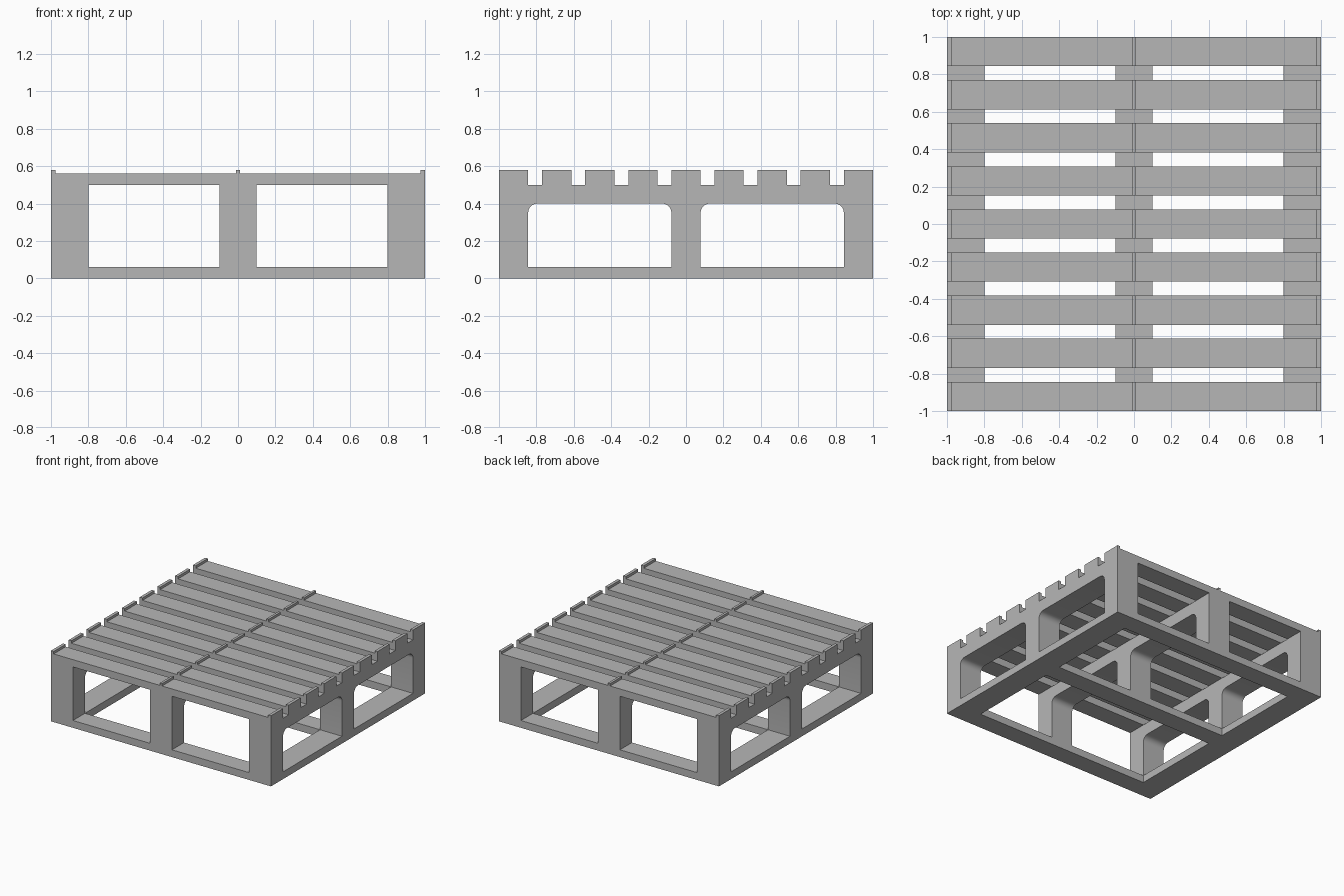
import bpy
import bmesh
import math
from mathutils import Vector

cube = bpy.data.objects.get("Cube")
if cube:
    bpy.data.objects.remove(cube, do_unlink=True)

HALF = 1.0          # half of the overall length and width
BOARD_W = 0.156     # width of slats, cross boards and legs
STRINGER_W = 0.2    # thickness of each stringer
FRAME_Z = 0.06      # top of the bottom frame
ARCH_Z = 0.4        # crown of the side openings
DECK_Z = 0.5        # underside of the deck slats
SLAT_Z = 0.56       # top of the slats
LIP_Z = 0.58        # top of the raised lips
RADIUS = 0.05       # rounding of the side openings
SLATS = 9

grey = bpy.data.materials.new("plain grey")
grey.use_nodes = True
colour = (0.47, 0.47, 0.47, 1.0)
grey.diffuse_color = colour
grey.node_tree.nodes["Principled BSDF"].inputs["Base Color"].default_value = colour


def extrude_profile(name, points, direction):
    """Make a solid from a flat outline swept along a direction."""
    bm = bmesh.new()
    face = bm.faces.new([bm.verts.new(p) for p in points])
    swept = bmesh.ops.extrude_face_region(bm, geom=[face])["geom"]
    moved = [v for v in swept if isinstance(v, bmesh.types.BMVert)]
    bmesh.ops.translate(bm, verts=moved, vec=Vector(direction))
    bmesh.ops.recalc_face_normals(bm, faces=bm.faces[:])
    mesh = bpy.data.meshes.new(name)
    bm.to_mesh(mesh)
    bm.free()
    mesh.materials.append(grey)
    obj = bpy.data.objects.new(name, mesh)
    bpy.context.collection.objects.link(obj)
    return obj


def board(name, x0, x1, y0, y1, z0, z1):
    outline = [(x0, y0, z0), (x1, y0, z0), (x1, y1, z0), (x0, y1, z0)]
    return extrude_profile(name, outline, (0, 0, z1 - z0))


def arch(y0, y1, steps=6):
    """Outline of a side opening with rounded upper corners."""
    pts = [(y0, FRAME_Z)]
    for centre, start in ((y0 + RADIUS, math.pi), (y1 - RADIUS, math.pi / 2)):
        for i in range(steps + 1):
            a = start - i / steps * math.pi / 2
            pts.append((centre + RADIUS * math.cos(a),
                        ARCH_Z - RADIUS + RADIUS * math.sin(a)))
    return pts + [(y1, FRAME_Z)]


# Three stringers with legs and two arched openings each
inner, outer = BOARD_W / 2, HALF - BOARD_W
side = [(-HALF, FRAME_Z), *arch(-outer, -inner), *arch(inner, outer),
        (HALF, FRAME_Z), (HALF, DECK_Z), (-HALF, DECK_Z)]
edge = HALF - STRINGER_W
for name, x in (("right", -HALF), ("middle", -STRINGER_W / 2), ("left", edge)):
    stringer = extrude_profile(name + "_stringer", [(x, y, z) for y, z in side],
                               (STRINGER_W, 0, 0))
    bpy.ops.object.select_all(action="DESELECT")
    stringer.select_set(True)
    bpy.context.view_layer.objects.active = stringer
    bpy.ops.object.shade_smooth_by_angle(angle=math.radians(30))

# Bottom frame: two side rails and three cross boards
board("right_bottom_rail", -HALF, -edge, -HALF, HALF, 0, FRAME_Z)
board("left_bottom_rail", edge, HALF, -HALF, HALF, 0, FRAME_Z)
reach = HALF - BOARD_W / 2
for name, y in (("front", -reach), ("middle", 0), ("back", reach)):
    board(name + "_bottom_board", -edge, edge, y - inner, y + inner, 0, FRAME_Z)

# Deck slats with a raised lip at each end and in the middle
LIP, RIDGE = 0.025, 0.01
half_top = [(RIDGE, LIP_Z), (RIDGE, SLAT_Z), (HALF - LIP, SLAT_Z),
            (HALF - LIP, LIP_Z), (HALF, LIP_Z), (HALF, DECK_Z)]
slat = half_top + [(-x, z) for x, z in reversed(half_top)]
for i in range(SLATS):
    y = -reach + i * 2 * reach / (SLATS - 1) - BOARD_W / 2
    extrude_profile(f"deck_slat_{i + 1}", [(x, y, z) for x, z in slat],
                    (0, BOARD_W, 0))
